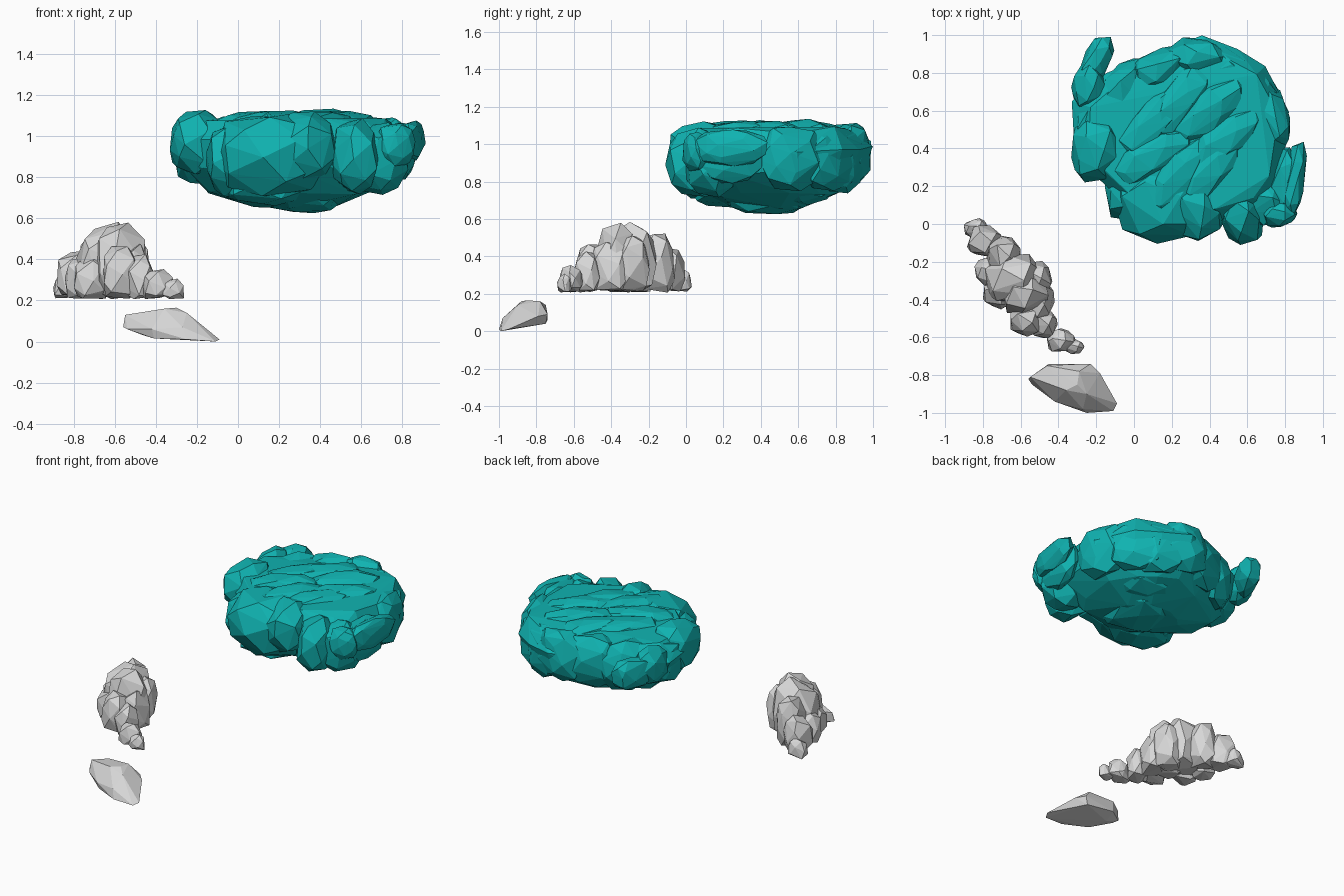
import bpy
import bmesh
import random
from math import atan2, cos, sin, pi, sqrt, degrees, radians
from mathutils import Vector, Matrix

random.seed(11)
cube = bpy.data.objects.get("Cube")
if cube:
    bpy.data.objects.remove(cube, do_unlink=True)


def material(name, rgb):
    mat = bpy.data.materials.new(name)
    mat.use_nodes = True
    colour = (*rgb, 1)
    mat.diffuse_color = colour
    bsdf = mat.node_tree.nodes["Principled BSDF"]
    bsdf.inputs["Base Color"].default_value = colour
    bsdf.inputs["Roughness"].default_value = 0.9
    return mat


def add_hull(bm, points):
    """Wrap points in a faceted convex skin."""
    verts = [bm.verts.new(p) for p in points]
    bmesh.ops.convex_hull(bm, input=verts)
    loose = [v for v in verts if v.is_valid and not v.link_faces]
    bmesh.ops.delete(bm, geom=loose, context="VERTS")


def add_lobe(bm, centre, radii, turn=0, count=30, floor=0):
    """Irregular, slightly boxy ellipsoid turned about z."""
    spin = Matrix.Rotation(radians(turn), 3, "Z")
    points = []
    for i in range(count):
        h = 1 - 2 * (i + 0.5) / count
        a = i * pi * (3 - sqrt(5)) + random.uniform(-0.3, 0.3)
        ring = sqrt(1 - h * h)
        unit = Vector((ring * cos(a), ring * sin(a), h))
        unit = Vector([abs(c) ** 0.85 * (1 if c > 0 else -1) for c in unit])
        unit *= random.uniform(0.92, 1.03)
        p = spin @ Vector([u * r for u, r in zip(unit, radii)]) + Vector(centre)
        p.z = max(p.z, floor + random.uniform(0, 0.03))
        points.append(p)
    add_hull(bm, points)


def finish(bm, name, mat):
    bmesh.ops.recalc_face_normals(bm, faces=bm.faces)
    mesh = bpy.data.meshes.new(name)
    bm.to_mesh(mesh)
    bm.free()
    mesh.materials.append(mat)
    obj = bpy.data.objects.new(name, mesh)
    bpy.context.collection.objects.link(obj)


teal = material("teal_foliage", (0.005, 0.45, 0.44))
grey = material("pale_grey_stone", (0.68, 0.68, 0.68))

# Broad crown core: one outline scaled at several heights
outline = [(-0.33, 0.36), (-0.2, 0.24), (0, 0.04), (0.2, -0.05), (0.45, 0.02),
           (0.7, 0.08), (0.8, 0.22), (0.84, 0.6), (0.7, 0.84), (0.55, 0.93),
           (0.36, 1), (0.1, 0.92), (-0.15, 0.8), (-0.33, 0.65)]
middle = Vector((0.28, 0.45))
spokes = [Vector(p) - middle for p in outline]
core = []
for z, scale in ((1.08, 0.88), (0.98, 1), (0.86, 0.95), (0.74, 0.72), (0.67, 0.35)):
    for spoke in spokes:
        xy = middle + spoke * scale * random.uniform(0.95, 1)
        core.append((*xy, z + random.uniform(-0.025, 0.015)))
crown = bmesh.new()
add_hull(crown, core)

# Bulges along the back rim
for spoke in spokes[7:13]:
    xy = middle + spoke * 0.78
    add_lobe(crown, (*xy, random.uniform(0.91, 0.95)), (0.11, 0.19, 0.18),
             degrees(atan2(spoke.y, spoke.x)))

# Diagonal ridges across the top
for i in range(7):
    angle = i * 2 * pi / 7
    xy = middle + Vector((cos(angle), sin(angle))) * 0.2
    add_lobe(crown, (*xy, 1.05), (0.25, 0.11, random.uniform(0.07, 0.09)),
             random.uniform(25, 65))

# Single crown lobes: centre, radii, turn
crown_lobes = [
    ((0.16, 0.14, 0.91), (0.3, 0.24, 0.22), 0),        # front
    ((0.33, 0.08, 0.95), (0.15, 0.18, 0.18), 20),
    ((0, 0.2, 0.88), (0.16, 0.2, 0.2), -20),
    ((0.13, 0.2, 0.76), (0.22, 0.18, 0.1), 10),
    ((0.57, 0.06, 0.9), (0.12, 0.18, 0.19), 8),        # front, left side
    ((0.69, 0.13, 0.89), (0.14, 0.15, 0.18), 30),
    ((0.77, 0.06, 0.96), (0.1, 0.08, 0.11), 20),
    ((0.79, 0.22, 0.93), (0.08, 0.2, 0.15), -8),       # side ridges
    ((0.85, 0.23, 0.98), (0.055, 0.22, 0.1), -8),
    ((-0.2, 0.86, 0.95), (0.075, 0.16, 0.11), -24),    # back horn
    ((-0.24, 0.73, 0.96), (0.09, 0.13, 0.13), -10),
    ((-0.2, 0.4, 0.97), (0.14, 0.19, 0.17), 0),        # right side
    ((-0.18, 0.55, 0.92), (0.15, 0.2, 0.16), -10),
    ((0.32, 0.43, 0.74), (0.22, 0.25, 0.125), 0),      # underside
    ((0.4, 0.6, 0.77), (0.22, 0.2, 0.1), 30),
]
for centre, radii, turn in crown_lobes:
    add_lobe(crown, centre, radii, turn)
finish(crown, "foliage_crown", teal)

# Lumpy middle cluster: centre x, y, radii x, y, top height
cluster_lobes = [
    (-0.84, -0.02, 0.07, 0.05, 0.34),
    (-0.79, -0.09, 0.1, 0.09, 0.45),
    (-0.69, -0.16, 0.1, 0.1, 0.54),
    (-0.64, -0.29, 0.16, 0.14, 0.59),
    (-0.58, -0.37, 0.14, 0.11, 0.59),
    (-0.52, -0.29, 0.09, 0.1, 0.53),
    (-0.5, -0.41, 0.08, 0.12, 0.48),
    (-0.77, -0.25, 0.075, 0.08, 0.42),
    (-0.72, -0.37, 0.09, 0.08, 0.42),
    (-0.57, -0.51, 0.1, 0.09, 0.48),
    (-0.48, -0.53, 0.08, 0.08, 0.43),
    (-0.39, -0.615, 0.08, 0.065, 0.36),
    (-0.315, -0.65, 0.055, 0.04, 0.31),
]
cluster = bmesh.new()
for x, y, rx, ry, top in cluster_lobes:
    half = (top - 0.15) / 2
    add_lobe(cluster, (x, y, top - half), (rx, ry, half),
             random.uniform(-15, 15), 22, 0.205)
finish(cluster, "stone_cluster", grey)

# Low wedge stone tapering to a point near the ground
wedge = bmesh.new()
add_hull(wedge, [
    (-0.56, -0.82, 0.07), (-0.55, -0.81, 0.13), (-0.54, -0.85, 0.06),
    (-0.46, -0.75, 0.14), (-0.45, -0.74, 0.06), (-0.36, -0.88, 0.16),
    (-0.3, -0.85, 0.165), (-0.29, -0.78, 0.16), (-0.23, -0.74, 0.09),
    (-0.25, -0.75, 0.04), (-0.18, -0.79, 0.08), (-0.25, -0.9, 0.14),
    (-0.09, -0.95, 0.01), (-0.11, -0.99, 0), (-0.25, -1, 0.01),
    (-0.27, -0.98, 0.07), (-0.42, -0.94, 0.06), (-0.41, -0.93, 0.015),
    (-0.46, -0.82, 0.03)])
finish(wedge, "wedge_stone", grey)
